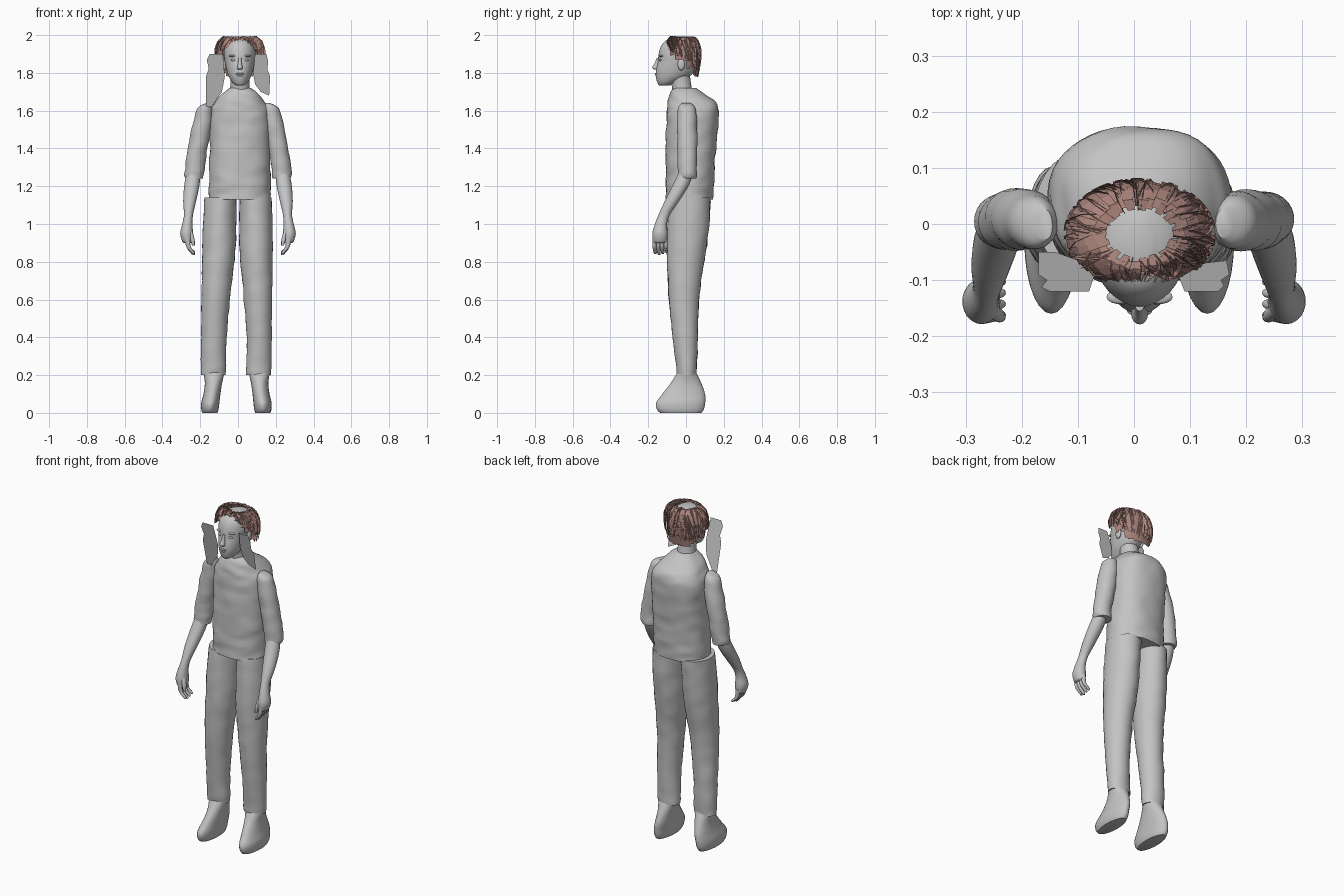
import bpy
import math
import random
from mathutils import Vector, noise

random.seed(4)
if "Cube" in bpy.data.objects:
    bpy.data.objects.remove(bpy.data.objects["Cube"], do_unlink=True)


def material(name, colour):
    mat = bpy.data.materials.new(name)
    mat.use_nodes = True
    mat.diffuse_color = (*colour, 1)
    mat.node_tree.nodes["Principled BSDF"].inputs["Base Color"].default_value = (*colour, 1)
    return mat


grey = material("plain grey", (0.55, 0.55, 0.55))
brown = material("dusty brown hair", (0.40, 0.23, 0.20))


def add_mesh(name, verts, faces, mat, smooth=True):
    mesh = bpy.data.meshes.new(name)
    mesh.from_pydata(verts, [], faces)
    mesh.materials.append(mat)
    if smooth:
        mesh.shade_smooth()
        mesh.set_sharp_from_angle(angle=math.radians(50))
    obj = bpy.data.objects.new(name, mesh)
    bpy.context.collection.objects.link(obj)
    return obj


def spline(points, steps):
    """Smooth path through tuples of any length."""
    out = []
    last = len(points) - 1
    for i in range(last):
        four = [points[min(max(k, 0), last)] for k in range(i - 1, i + 3)]
        for j in range(steps):
            t = j / steps
            out.append([0.5 * (2 * q + (r - p) * t + (2 * p - 5 * q + 4 * r - s) * t * t
                               + (3 * q - p - 3 * r + s) * t ** 3) for p, q, r, s in zip(*four)])
    out.append(list(points[-1]))
    return out


def loft(name, rings, side=1, segs=28, steps=4, square=2.0, wrinkle=0.0, lean=0.0):
    """Skin over level rings given as x, y, z, half width, half depth."""
    verts, faces = [], []
    rows = spline(rings, steps)
    for x, y, z, rx, ry in rows:
        x = side * x + lean * (1.1 - z)
        for k in range(segs):
            a = math.tau * k / segs
            c, s = math.cos(a), math.sin(a)
            co = Vector((x + rx * math.copysign(abs(c) ** (2 / square), c),
                         y + ry * math.copysign(abs(s) ** (2 / square), s), z))
            fold = wrinkle * noise.noise(Vector((co.x * 11, co.y * 11, co.z * 22)))
            verts.append(co + Vector((c, s, 0)) * fold)
    for i in range(len(rows) - 1):
        for k in range(segs):
            n = (k + 1) % segs
            a, b = i * segs, (i + 1) * segs
            faces.append((a + k, a + n, b + n, b + k))
    faces.append(tuple(reversed(range(segs))))
    faces.append(tuple(range(len(verts) - segs, len(verts))))
    if rings[0][2] > rings[-1][2]:
        faces = [f[::-1] for f in faces]
    return add_mesh(name, verts, faces, grey)


def blob(name, centre, size):
    """Small ellipsoid for facial features."""
    x, y, z = centre
    rx, ry, rz = size
    rings = [(x, y, z - rz * math.cos(math.pi * i / 8), rx * math.sin(math.pi * i / 8),
              ry * math.sin(math.pi * i / 8)) for i in range(9)]
    return loft(name, rings, segs=14, steps=1)


# Body, all slightly off centre to the left
MID = 0.01
loft("shirt", [(MID, 0.018, 1.13, 0.162, 0.125), (MID, 0.02, 1.22, 0.163, 0.127),
               (MID, 0.026, 1.4, 0.16, 0.134), (MID, 0.036, 1.58, 0.16, 0.138),
               (MID, 0.03, 1.645, 0.135, 0.127), (MID, 0.005, 1.69, 0.095, 0.09),
               (MID, -0.008, 1.72, 0.058, 0.062)],
     segs=48, steps=7, square=2.3, wrinkle=0.007)
loft("neck", [(MID, -0.015, 1.68, 0.058, 0.054), (MID, -0.025, 1.74, 0.05, 0.052),
              (MID, -0.04, 1.81, 0.052, 0.058)])
loft("head", [(MID, -0.115, 1.733, 0.016, 0.025), (MID, -0.105, 1.745, 0.036, 0.045),
              (MID, -0.072, 1.78, 0.059, 0.088), (MID, -0.052, 1.82, 0.072, 0.106),
              (MID, -0.042, 1.86, 0.08, 0.107), (MID, -0.037, 1.9, 0.085, 0.108),
              (MID, -0.033, 1.94, 0.08, 0.1), (MID, -0.03, 1.97, 0.06, 0.078),
              (MID, -0.03, 1.986, 0.02, 0.03)], segs=36)

# Face
loft("nose", [(MID, -0.145, 1.88, 0.008, 0.01), (MID, -0.153, 1.85, 0.01, 0.014),
              (MID, -0.16, 1.828, 0.015, 0.019), (MID, -0.154, 1.817, 0.011, 0.012)], segs=16)
blob("upper_lip", (MID, -0.154, 1.795), (0.023, 0.011, 0.006))
blob("lower_lip", (MID, -0.152, 1.784), (0.019, 0.011, 0.006))
blob("chin", (MID, -0.134, 1.758), (0.024, 0.02, 0.017))
for side, label in ((1, "left"), (-1, "right")):
    blob(label + "_eye", (MID + side * 0.032, -0.133, 1.868), (0.015, 0.011, 0.007))
    blob(label + "_brow", (MID + side * 0.034, -0.13, 1.89), (0.025, 0.013, 0.006))
    blob(label + "_ear", (MID + side * 0.08, -0.025, 1.845), (0.011, 0.02, 0.032))

# Limbs
for side, label in ((1, "left"), (-1, "right")):
    loft(label + "_sleeve",
         [(0.157, 0, 1.64, 0.014, 0.028), (0.174, 0.002, 1.615, 0.038, 0.045),
          (0.186, 0.005, 1.55, 0.05, 0.052), (0.206, 0.008, 1.44, 0.052, 0.054),
          (0.225, 0.007, 1.33, 0.052, 0.052), (0.232, 0.005, 1.265, 0.052, 0.05),
          (0.23, 0.005, 1.24, 0.046, 0.045)], side, wrinkle=0.006)
    loft(label + "_forearm_and_palm",
         [(0.235, 0, 1.27, 0.038, 0.04), (0.245, -0.03, 1.2, 0.04, 0.043),
          (0.256, -0.075, 1.12, 0.034, 0.038), (0.262, -0.115, 1.05, 0.024, 0.03),
          (0.268, -0.133, 1.0, 0.027, 0.032), (0.272, -0.138, 0.95, 0.034, 0.04),
          (0.268, -0.138, 0.91, 0.028, 0.037), (0.264, -0.138, 0.9, 0.022, 0.032)], side)
    for i in range(4):
        y = -0.167 + i * 0.02
        tip = 0.835 + 0.006 * abs(i - 1)
        loft(f"{label}_finger_{i + 1}",
             [(0.268, y, 0.93, 0.013, 0.011), (0.262, y, 0.88, 0.012, 0.01),
              (0.24, y + 0.004, tip + 0.01, 0.01, 0.009),
              (0.234, y + 0.004, tip, 0.005, 0.005)], side, segs=12)
    loft(label + "_thumb", [(0.258, -0.15, 0.97, 0.014, 0.014), (0.242, -0.163, 0.92, 0.012, 0.012),
                            (0.236, -0.167, 0.885, 0.007, 0.007)], side, segs=12)
    loft(label + "_trouser_leg",
         [(0.092, 0.02, 1.14, 0.085, 0.11), (0.096, 0.012, 1.0, 0.088, 0.11),
          (0.099, 0.002, 0.85, 0.088, 0.103), (0.107, -0.008, 0.7, 0.08, 0.088),
          (0.114, -0.01, 0.55, 0.073, 0.076), (0.12, -0.004, 0.4, 0.067, 0.066),
          (0.12, 0.003, 0.25, 0.066, 0.056), (0.12, 0.005, 0.2, 0.065, 0.051)],
         side, wrinkle=0.005, lean=-0.012)
    loft(label + "_shoe",
         [(0.12, 0.005, 0.22, 0.058, 0.047), (0.122, 0, 0.16, 0.046, 0.08),
          (0.13, -0.012, 0.1, 0.045, 0.113), (0.138, -0.028, 0.055, 0.048, 0.13),
          (0.14, -0.03, 0.02, 0.046, 0.125), (0.14, -0.028, 0, 0.04, 0.11)],
         side, lean=-0.008)


# Thin slanted panels hanging beside the face
def side_panel(name, outline):
    verts = [(x, -0.12 + (1.9 - z) * 0.25, z) for x, z in outline]
    add_mesh(name, verts, [tuple(range(len(verts)))], grey, smooth=False)


side_panel("right_side_panel", [(-0.08, 1.9), (-0.15, 1.9), (-0.165, 1.87), (-0.155, 1.82),
                                (-0.17, 1.78), (-0.17, 1.62), (-0.14, 1.62), (-0.085, 1.7),
                                (-0.07, 1.78)])
side_panel("left_side_panel", [(0.09, 1.9), (0.15, 1.9), (0.16, 1.86), (0.155, 1.82),
                               (0.17, 1.78), (0.165, 1.68), (0.12, 1.7), (0.09, 1.74),
                               (0.08, 1.8)])

# Hair: cards hung over a dome with an open crown and forehead
PROFILE = [(0.42, 1.988), (0.66, 1.99), (0.88, 1.965), (1.0, 1.92), (1.0, 1.87), (0.86, 1.78)]


def hem(a):
    f = math.sin(a)
    return 0.82 + (0.18 * f if f > 0 else -0.4 * f * f)


def dome(a, v, puff=1.0):
    pos = min(max(v, 0), 0.999) * (len(PROFILE) - 1)
    i = int(pos)
    r, z = (p + (q - p) * (pos - i) for p, q in zip(PROFILE[i], PROFILE[i + 1]))
    r *= puff
    return Vector((MID + 0.13 * r * math.cos(a), -0.018 + 0.096 * r * math.sin(a),
                   z + 0.1 * (puff - 1)))


def ribbon(verts, faces, pairs):
    base = len(verts)
    for pair in pairs:
        verts.extend(pair)
    for i in range(len(pairs) - 1):
        n = base + 2 * i
        faces.append((n, n + 1, n + 3, n + 2))


verts, faces = [], []
CARDS = 38
for k in range(CARDS):
    a = math.tau * k / CARDS
    half = math.pi / CARDS * 1.3
    end = hem(a) + random.uniform(-0.05, 0.04)
    puff = random.uniform(0.97, 1.02)
    start = random.uniform(0, 0.1)
    levels = [start + (end - start) * j / 6 for j in range(7)]
    ribbon(verts, faces, [(dome(a - half, v, puff), dome(a + half, v, puff + 0.02)) for v in levels])
add_mesh("hair_cards", verts, faces, brown, smooth=False)

# Raised strands crossing over the cards
verts, faces = [], []
for k in range(130):
    a = random.uniform(0, math.tau)
    slant = random.uniform(-0.5, 0.5)
    start = random.uniform(0, 0.5) * hem(a)
    pairs = []
    for j in range(5):
        b = a + slant * j / 4
        v = start + (hem(b) - start) * j / 4 * 0.9
        pairs.append((dome(b, v, 0.98), dome(b + 0.02, v, 1.045)))
    ribbon(verts, faces, pairs)
add_mesh("hair_strands", verts, faces, brown, smooth=False)
